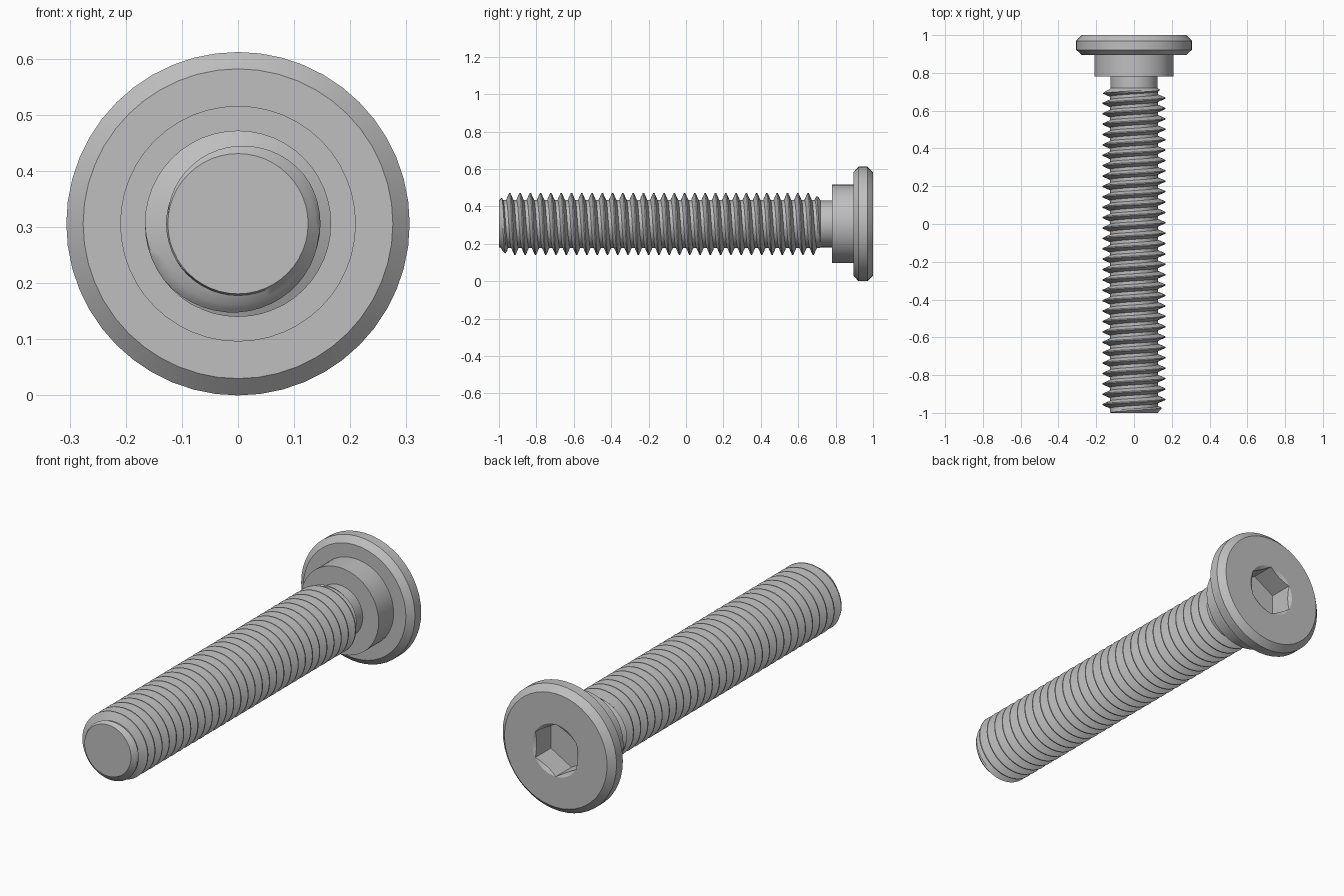
import bpy
import bmesh
from math import sin, cos, pi, radians

if "Cube" in bpy.data.objects:
    bpy.data.objects.remove(bpy.data.objects["Cube"], do_unlink=True)

AXIS_Z = 0.306      # height of the bolt axis
SEG = 48            # steps around the axis

steel = bpy.data.materials.new("grey_steel")
steel.use_nodes = True
GREY = (0.52, 0.52, 0.52, 1)
steel.diffuse_color = GREY
steel.node_tree.nodes["Principled BSDF"].inputs["Base Color"].default_value = GREY


def loft(name, rows, point):
    """Skin a grid around the y axis; point(row, angle) gives (y, radius)."""
    bm = bmesh.new()
    grid = []
    for row in rows:
        ring = []
        for j in range(SEG + 1):
            a = 2 * pi * j / SEG
            y, r = point(row, a)
            ring.append(bm.verts.new((r * sin(a), y, AXIS_Z + r * cos(a))))
        grid.append(ring)
    for low, high in zip(grid, grid[1:]):
        for j in range(SEG):
            bm.faces.new((low[j], low[j + 1], high[j + 1], high[j]))
    # weld the seam and collapse the poles
    bmesh.ops.remove_doubles(bm, verts=bm.verts, dist=1e-5)
    bmesh.ops.dissolve_degenerate(bm, edges=bm.edges, dist=1e-5)
    bmesh.ops.recalc_face_normals(bm, faces=bm.faces)
    mesh = bpy.data.meshes.new(name)
    bm.to_mesh(mesh)
    bm.free()
    mesh.materials.append(steel)
    obj = bpy.data.objects.new(name, mesh)
    bpy.context.collection.objects.link(obj)
    bpy.ops.object.select_all(action='DESELECT')
    obj.select_set(True)
    bpy.context.view_layer.objects.active = obj
    bpy.ops.object.shade_smooth_by_angle(angle=radians(30))
    return obj


# Head, collar and neck as one turned profile, ending in a hex socket
RIM, FLAT, FLOOR = 0.127, 0.11, 0.88
profile = [(0.70, 0), (0.70, 0.125), (0.78, 0.125), (0.78, 0.21),
           (0.895, 0.21), (0.895, 0.276), (0.922, 0.306), (0.97, 0.306),
           (1, 0.276), (1, RIM), "hex_top", "hex_floor", (FLOOR, 0)]


def head_point(row, a):
    if isinstance(row, tuple):
        return row
    side = (a % (pi / 3)) - pi / 6       # corners point straight up and down
    r = FLAT / cos(side)
    return (FLOOR if row == "hex_floor" else 1 - (RIM - r) * 0.6), r


loft("socket_head", profile, head_point)

# Threaded shaft: right-hand helix, chamfered at both ends
PITCH, ROOT, CREST = 0.055, 0.128, 0.166
START, END = -1, 0.72
steps = [(0.0, 1), (0.1, 1), (0.25, 0.5), (0.4, 0),
         (0.7, 0), (0.85, 0.5)]
turns = int((END - START) / PITCH) + 4
rows = ["start"] + [(k - 2 + f, h) for k in range(turns) for f, h in steps] + ["end"]


def thread_point(row, a):
    if row == "start":
        return START, 0
    if row == "end":
        return END, 0
    f, h = row
    y = START + PITCH * (f + a / (2 * pi))
    r = ROOT + (CREST - ROOT) * h
    y = min(max(y, START), END)
    return y, min(r, 0.125 + (y - START), 0.125 + 1.5 * (END - y))


loft("threaded_shaft", rows, thread_point)
